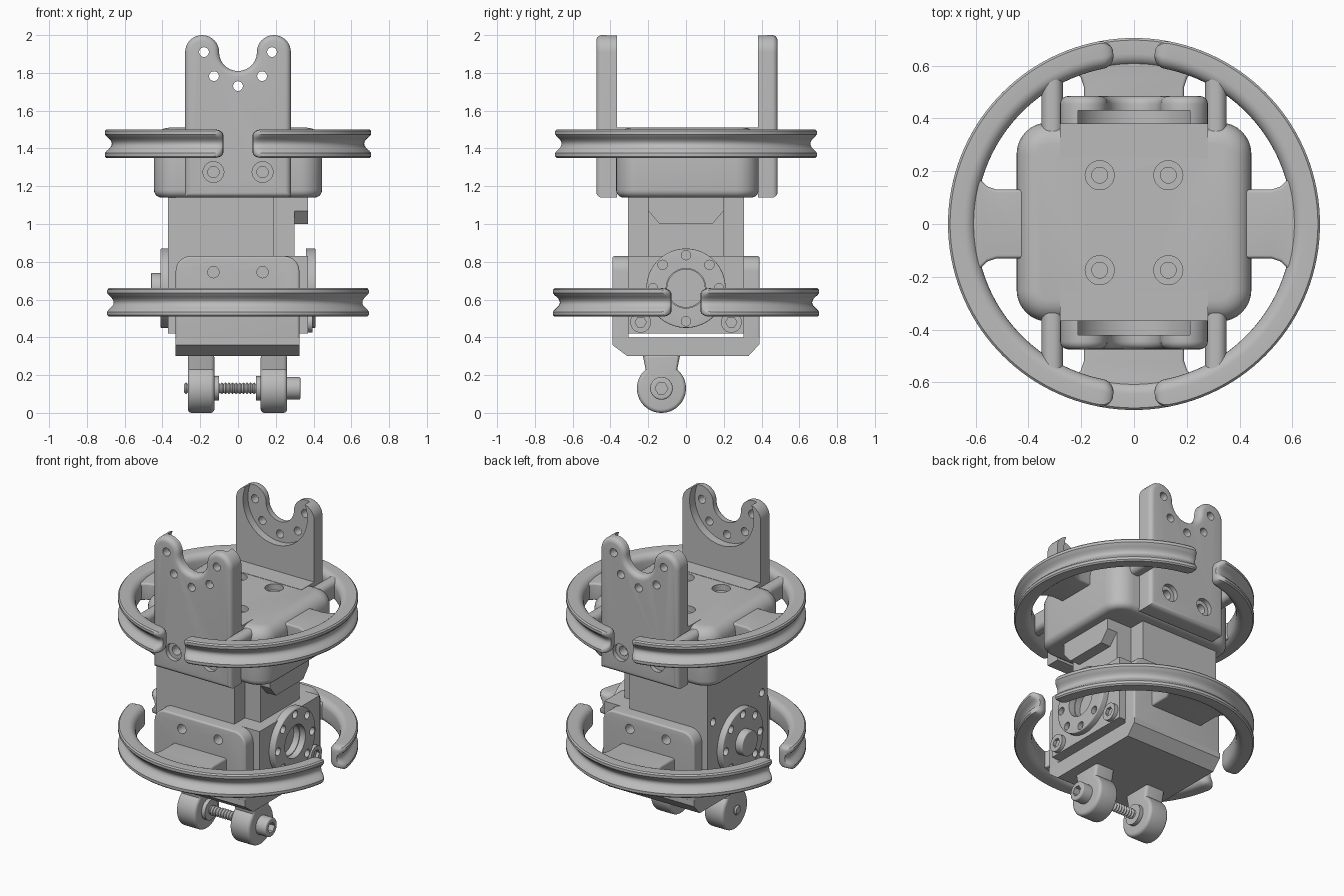
import bpy
import bmesh
from math import sin, cos, pi, radians
from mathutils import Vector

default_cube = bpy.data.objects.get("Cube")
if default_cube:
    bpy.data.objects.remove(default_cube, do_unlink=True)

grey = bpy.data.materials.new("plain_grey")
grey.use_nodes = True
grey_colour = (0.5, 0.5, 0.5, 1)
grey.diffuse_color = grey_colour
for node in grey.node_tree.nodes:
    if node.type == 'BSDF_PRINCIPLED':
        node.inputs["Base Color"].default_value = grey_colour

parts = []


# ---------- helpers ----------
def finish(name, bm):
    bmesh.ops.recalc_face_normals(bm, faces=bm.faces[:])
    mesh = bpy.data.meshes.new(name)
    bm.to_mesh(mesh)
    bm.free()
    mesh.materials.append(grey)
    obj = bpy.data.objects.new(name, mesh)
    bpy.context.collection.objects.link(obj)
    parts.append(obj)
    return obj


def place(axis, u, v, depth):
    return Vector({'x': (depth, u, v), 'y': (u, depth, v), 'z': (u, v, depth)}[axis])


def prism(name, outline, axis, start, end, start_round=0, end_round=0):
    """Extrude a flat outline along an axis, optionally rounding either rim."""
    bm = bmesh.new()
    loops = [[bm.verts.new(place(axis, u, v, d)) for u, v in outline] for d in (start, end)]
    n = len(outline)
    for i in range(n):
        j = (i + 1) % n
        bm.faces.new((loops[0][i], loops[0][j], loops[1][j], loops[1][i]))
    caps = [bm.faces.new(loop) for loop in loops]
    bmesh.ops.recalc_face_normals(bm, faces=bm.faces[:])
    rims = [(list(cap.edges), size) for cap, size in zip(caps, (start_round, end_round)) if size]
    for edges, size in rims:
        bmesh.ops.bevel(bm, geom=edges, offset=size, segments=5, profile=0.5,
                        affect='EDGES', clamp_overlap=False)
    return finish(name, bm)


def loft(name, loops):
    """Skin a row of matching closed loops and cap both ends."""
    bm = bmesh.new()
    rows = [[bm.verts.new(p) for p in loop] for loop in loops]
    n = len(rows[0])
    for a, b in zip(rows, rows[1:]):
        for i in range(n):
            j = (i + 1) % n
            bm.faces.new((a[i], a[j], b[j], b[i]))
    bm.faces.new(rows[0])
    bm.faces.new(rows[-1])
    return finish(name, bm)


def arc(cu, cv, r, first, last, steps):
    angles = [radians(first + (last - first) * i / steps) for i in range(steps + 1)]
    return [(cu + r * cos(a), cv + r * sin(a)) for a in angles]


def cylinder(name, axis, u, v, r, start, end, sides=32, rim=0):
    return prism(name, arc(u, v, r, 0, 360, sides)[:-1], axis, start, end, 0, rim)


def rounded(u0, u1, v0, v1, lower, upper):
    """Rectangle outline with separate lower and upper corner radii."""
    out = []
    corners = ((u1, v1, upper, 0), (u0, v1, upper, 90), (u0, v0, lower, 180), (u1, v0, lower, 270))
    for u, v, r, a in corners:
        if r:
            su = -1 if u == u1 else 1
            sv = -1 if v == v1 else 1
            out += arc(u + su * r, v + sv * r, r, a, a + 90, 8)
        else:
            out.append((u, v))
    return out


def box(name, x0, x1, y0, y1, z0, z1):
    return prism(name, rounded(x0, x1, y0, y1, 0, 0), 'z', z0, z1)


def cut(obj, cutters):
    for cutter in cutters:
        cutter.hide_render = True
        mod = obj.modifiers.new("cut", 'BOOLEAN')
        mod.operation = 'DIFFERENCE'
        mod.solver = 'EXACT'
        mod.object = cutter
    graph = bpy.context.evaluated_depsgraph_get()
    mesh = bpy.data.meshes.new_from_object(obj.evaluated_get(graph))
    obj.modifiers.clear()
    obj.data = mesh
    for cutter in cutters:
        parts.remove(cutter)
        bpy.data.objects.remove(cutter, do_unlink=True)


# ---------- upper housing with counterbored top holes ----------
housing = prism("upper_housing", rounded(-.445, .445, -.37, .385, .12, .12), 'z', 1.14, 1.51, .04, .08)
holes = []
for x in (-.13, .13):
    for y in (-.175, .185):
        holes += [cylinder("cutter", 'z', x, y, .055, 1.47, 1.6),
                  cylinder("cutter", 'z', x, y, .03, 1.35, 1.6)]
cut(housing, holes)

# ---------- forked upright plates, front and back ----------
fork = ([(-.28, 1.14), (.28, 1.14)] + arc(.19, 1.91, .09, 0, 180, 16)
        + arc(0, 1.91, .1, 0, -180, 20)[1:-1] + arc(-.19, 1.91, .09, 0, 180, 16))
for label, side, inner, outer in (("front", -1, .37, .475), ("back", 1, .385, .485)):
    plate = prism(label + "_fork_plate", fork, 'y', side * (inner - .005), side * outer, 0, .03)
    holes = [cylinder("cutter", 'y', 0, 1.91, .23, side * .3, side * (outer - .055), 64)]
    for step in range(5):
        a = pi + step * pi / 4
        holes.append(cylinder("cutter", 'y', .18 * cos(a), 1.91 + .18 * sin(a), .026,
                              side * .3, side * .6, 20))
    for x in (-.13, .13):
        holes += [cylinder("cutter", 'y', x, 1.275, .055, side * (outer - .03), side * .6),
                  cylinder("cutter", 'y', x, 1.275, .03, side * (outer - .09), side * .6)]
    cut(plate, holes)
    box(label + "_plate_root", -.28, .28, *sorted((side * .25, side * inner)), 1.2, 1.512)

# ---------- grooved bumper rings, each in two arcs ----------
LIP, FLOOR, INNER, HALF = .705, .668, .6, .075
MID = (LIP + INNER) / 2
section = [(LIP - .008, -HALF), (LIP, -HALF + .008), (LIP, -.05)]
section += [(LIP - (LIP - FLOOR) * cos(t * pi / 12), .045 * t / 6) for t in range(-5, 6)]
section += [(LIP, .05), (LIP, HALF - .008), (LIP - .008, HALF)]
section += arc(INNER + .045, HALF - .045, .045, 90, 180, 6)
section += arc(INNER + .045, .045 - HALF, .045, 180, 270, 6)


def bumper(name, height, middle):
    """Half ring whose ends taper off in rounded tips."""
    span, tip = 79, 4.2
    stations = [(-span - tip * cos(t * pi / 12), sin(t * pi / 12)) for t in range(1, 6)]
    stations += [(-span + 2 * span * i / 60, 1) for i in range(61)]
    stations += [(-a, s) for a, s in reversed(stations[:5])]
    loops = []
    for degrees, size in stations:
        a = radians(middle + degrees)
        loop = []
        for r, z in section:
            r = MID + (r - MID) * size
            loop.append((r * cos(a), r * sin(a), height + z * (.6 + .4 * size)))
        loops.append(loop)
    loft(name, loops)


# flared spoke outline, running outward along +u
def spoke(name, axis_is_x, sign, start, half, low, high):
    edge = [(start, half), (.52, half), (.555, half + .012), (.58, half + .035), (.6, half + .07)]
    outline = edge + [(.64, half), (.64, -half)] + [(u, -v) for u, v in reversed(edge)]
    outline = [(sign * u, v) if axis_is_x else (v, sign * u) for u, v in outline]
    prism(name, outline, 'z', low, high, .012, .012)


for label, sign in (("left", 1), ("right", -1)):
    bumper(label + "_upper_bumper", 1.425, 0 if sign > 0 else 180)
    spoke(label + "_upper_spoke", True, sign, .38, .13, 1.37, 1.48)
    for end, y in (("front", -1), ("back", 1)):
        prism(end + "_" + label + "_strut",
              rounded(*sorted((sign * .27, sign * .35)), 1.37, 1.495, .03, .035),
              'y', y * .33, y * .565)
for label, sign in (("front", -1), ("back", 1)):
    bumper(label + "_lower_bumper", .585, sign * 90)
    spoke(label + "_lower_spoke", False, sign, .35, .19, .53, .64)

# ---------- motor body between the housing and the bracket ----------
box("motor_body", -.37, .19, -.308, .308, .42, 1.15)
gearbox = box("motor_gearbox", .18, .37, -.308, .308, .42, .83)
box("motor_neck", .18, .3, -.2, .2, .8, 1.15)
prism("connector_hood", [(-.2, 1.15), (-.2, 1.07), (-.14, 1), (.14, 1), (.2, 1.07), (.2, 1.15)],
      'x', .18, .37)
cut(gearbox, [cylinder("cutter", 'x', 0, .66, .1, .33, .5)])
body = bpy.data.objects["motor_body"]
cut(body, [cylinder("cutter", 'x', y, z, .025, -.5, -.33, 16)
           for y in (-.25, .25) for z in (.48, .87)])
for label, y in (("front", -.24), ("back", .24)):
    screw = cylinder(label + "_gearbox_screw", 'x', y, .48, .055, .36, .395, 24)
    cut(screw, [cylinder("cutter", 'x', y, .48, .03, .375, .5, 6)])

# ---------- output flanges on both sides ----------
for label, sign in (("left", 1), ("right", -1)):
    flange = cylinder(label + "_flange", 'x', 0, .66, .21, sign * .36, sign * .41, 64, .006)
    holes = [cylinder("cutter", 'x', .175 * cos(i * pi / 4), .66 + .175 * sin(i * pi / 4), .025,
                      sign * .38, sign * .5, 16) for i in range(8)]
    if sign > 0:
        holes.append(cylinder("cutter", 'x', 0, .66, .105, .3, .5, 48))
    cut(flange, holes)
cylinder("right_pivot", 'x', 0, .66, .08, -.4, -.46, 40, .006)

# ---------- lower bracket ----------
prism("bracket_base", [(-.39, .4), (-.39, .36), (-.31, .3), (.33, .3), (.39, .365), (.39, .4)],
      'x', -.33, .325)
for label, sign in (("front", -1), ("back", 1)):
    cheek = prism(label + "_bracket_cheek", rounded(-.33, .325, .39, .83, 0, .08), 'y',
                  sign * .305, sign * .39, 0, .012)
    cut(cheek, [cylinder("cutter", 'y', x, .745, .03, sign * .32, sign * .5, 24)
                for x in (-.13, .13)])

# ---------- clamp lugs and threaded bolt ----------
BOLT_Y, BOLT_Z = -.13, .13
lug = arc(BOLT_Y, BOLT_Z, .13, 130, 410, 40) + [(BOLT_Y + .1, .31), (BOLT_Y - .1, .31)]
for label, x0, x1, collar in (("right", -.265, -.125, -.1), ("left", .26, .12, .095)):
    prism(label + "_clamp_lug", lug, 'x', x0, x1, .02, .02)
    cylinder(label + "_lug_collar", 'x', BOLT_Y, BOLT_Z, .065, x1, collar)
threads = []
for i in range(60):
    r = .031 if i % 2 else .023
    threads.append([(-.285 + i * .0095, y, z) for y, z in arc(BOLT_Y, BOLT_Z, r, 0, 360, 16)[:-1]])
loft("threaded_bolt", threads)
head = cylinder("bolt_head", 'x', BOLT_Y, BOLT_Z, .06, .25, .33, 32, .008)
cut(head, [cylinder("cutter", 'x', BOLT_Y, BOLT_Z, .034, .29, .4, 6)])

# ---------- shading ----------
bpy.ops.object.select_all(action='DESELECT')
for obj in parts:
    obj.data.materials.clear()
    obj.data.materials.append(grey)
    obj.select_set(True)
bpy.context.view_layer.objects.active = parts[0]
bpy.ops.object.shade_smooth_by_angle(angle=radians(35))
